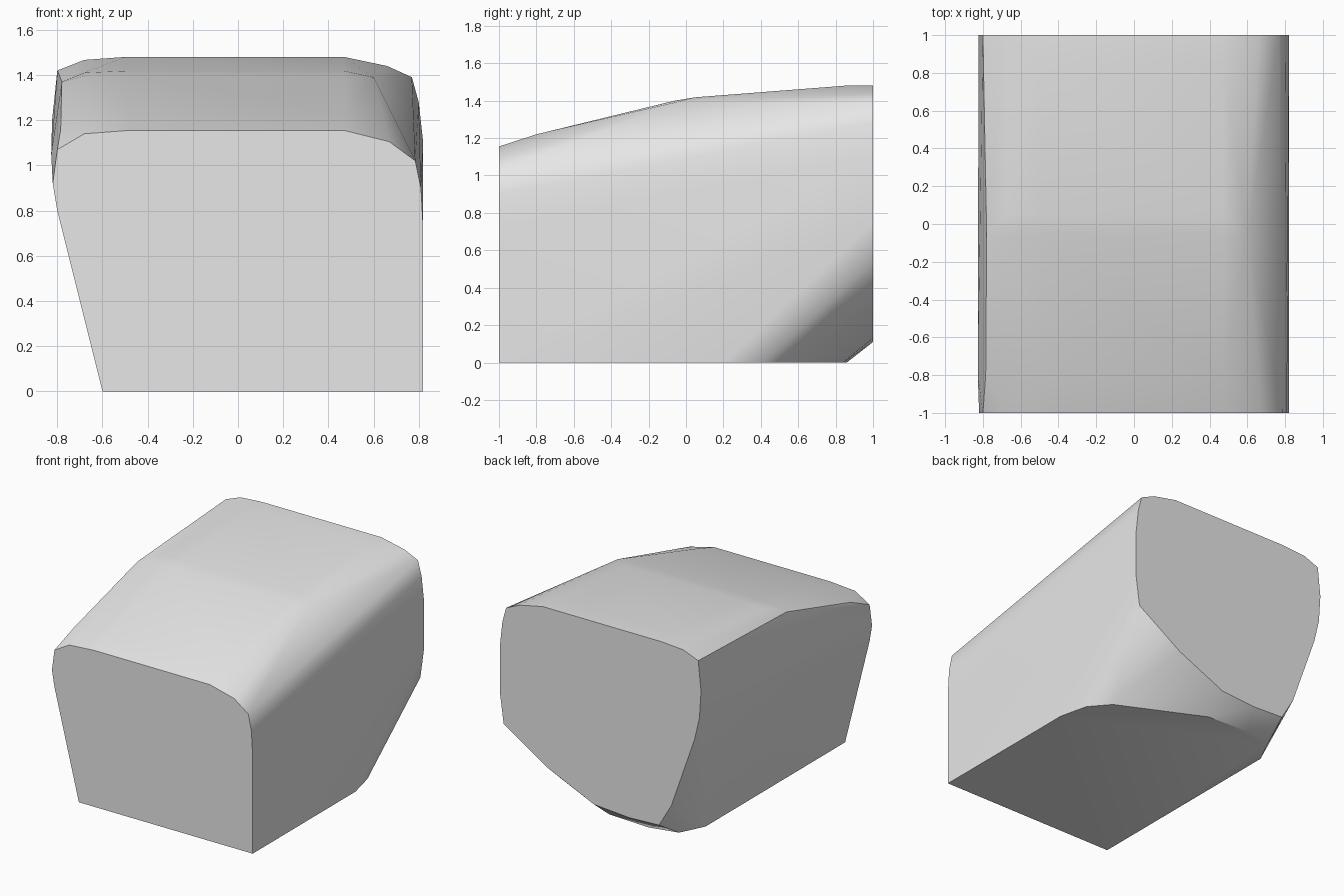
import bpy
import bmesh
from math import radians

cube = bpy.data.objects.get("Cube")
if cube:
    bpy.data.objects.remove(cube, do_unlink=True)

bm = bmesh.new()


def section(y, outline):
    """Add an upright cross-section (x, z) at depth y."""
    for x, z in outline:
        bm.verts.new((x, y, z))


def footprint(outline):
    """Add the ground outline (x, y)."""
    for x, y in outline:
        bm.verts.new((x, y, 0))


# Ground outline, rounded off at the back corners
footprint([(-.6, -1), (.82, -1), (.82, .2), (.77, .41), (.65, .55),
           (.04, .84), (-.29, .86), (-.51, .81), (-.6, .63)])

# Flat front
section(-1, [(.82, .72), (.81, .9), (.785, 1.02), (.67, 1.105), (.47, 1.155),
             (-.48, 1.155), (-.68, 1.14), (-.8, 1.07), (-.82, .92), (-.8, .8)])

# Sloping top, with its crest near the middle
section(-.8, [(-.48, 1.22), (.47, 1.22), (-.785, 1.16), (-.827, 1.05)])
section(-.06, [(.6, 1.39), (.47, 1.4), (-.5, 1.4), (-.68, 1.395), (-.78, 1.37)])
section(.05, [(.47, 1.418), (-.5, 1.418), (-.68, 1.41)])
section(.85, [(.47, 1.48), (-.5, 1.48)])

# Flat back, cut away at the bottom corner
section(1, [(.82, 1.1), (.82, .75), (.79, .53), (.43, .3), (.05, .13),
            (-.23, .11), (-.48, .12), (-.58, .29), (-.77, .83), (-.81, 1),
            (-.823, 1.2), (-.8, 1.42), (-.68, 1.467), (-.5, 1.48),
            (.47, 1.48), (.66, 1.44), (.77, 1.39), (.8, 1.28)])

# Wrap the sections in one solid block and clean up its flat faces
hull = bmesh.ops.convex_hull(bm, input=bm.verts[:])
spare = {g for g in hull["geom_interior"] + hull["geom_unused"]
         if isinstance(g, bmesh.types.BMVert)}
bmesh.ops.delete(bm, geom=list(spare), context="VERTS")
bmesh.ops.dissolve_limit(bm, angle_limit=radians(.5),
                         verts=bm.verts[:], edges=bm.edges[:])
bmesh.ops.recalc_face_normals(bm, faces=bm.faces[:])

mesh = bpy.data.meshes.new("stone_block")
bm.to_mesh(mesh)
bm.free()
block = bpy.data.objects.new("stone_block", mesh)
bpy.context.collection.objects.link(block)

# Plain grey
grey = bpy.data.materials.new("light_grey")
grey.use_nodes = True
colour = (.8, .8, .8, 1)
grey.diffuse_color = colour
grey.node_tree.nodes["Principled BSDF"].inputs["Base Color"].default_value = colour
mesh.materials.append(grey)

# Soft sides with crisp borders
bpy.ops.object.select_all(action="DESELECT")
block.select_set(True)
bpy.context.view_layer.objects.active = block
bpy.ops.object.shade_smooth_by_angle(angle=radians(35))
